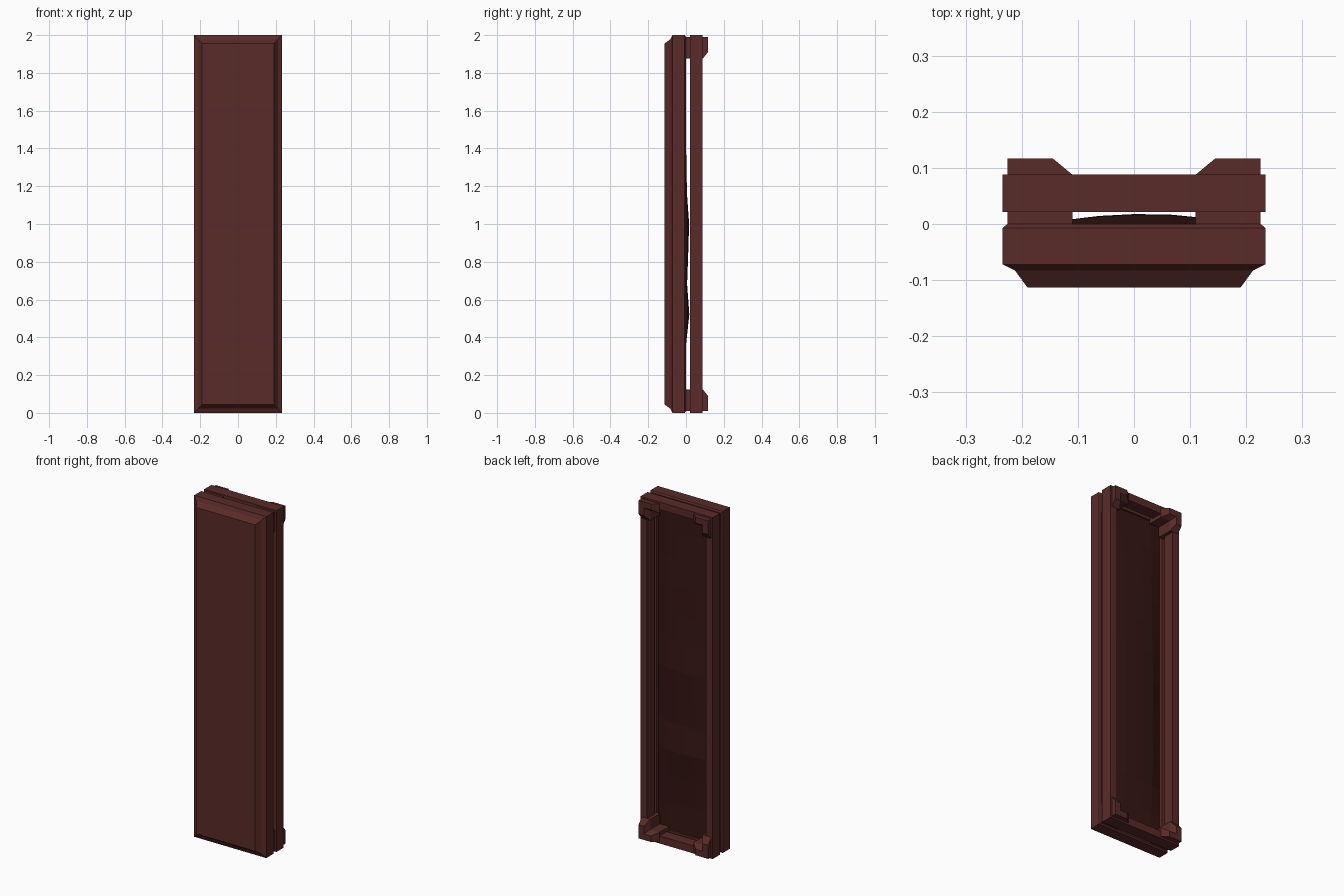
import bpy, bmesh, math

if "Cube" in bpy.data.objects:
    bpy.data.objects.remove(bpy.data.objects["Cube"])

W, H = 0.234, 1.0   # half width, half height


def material(name, color):
    m = bpy.data.materials.new(name)
    m.diffuse_color = color
    m.use_nodes = True
    m.node_tree.nodes["Principled BSDF"].inputs["Base Color"].default_value = m.diffuse_color
    return m


maroon = material("maroon", (0.10, 0.024, 0.021, 1))
dark = material("dark_lining", (0.036, 0.008, 0.006, 1))
glassy = material("corner_tint", (0.10, 0.024, 0.021, 0.8))


def loft(name, rings, mat, closed=False):
    """Skin a list of matching vertex rings; closed joins last to first."""
    bm = bmesh.new()
    vs = [[bm.verts.new(p) for p in r] for r in rings]
    n = len(rings[0])
    pairs = list(zip(vs, vs[1:])) + ([(vs[-1], vs[0])] if closed else [])
    for a, b in pairs:
        for i in range(n):
            j = (i + 1) % n
            bm.faces.new((a[i], a[j], b[j], b[i]))
    if not closed:
        bm.faces.new(vs[0])
        bm.faces.new(vs[-1])
    bmesh.ops.recalc_face_normals(bm, faces=bm.faces)
    return finish(name, bm, mat)


def finish(name, bm, mat):
    me = bpy.data.meshes.new(name)
    bm.to_mesh(me)
    bm.free()
    me.materials.append(mat)
    ob = bpy.data.objects.new(name, me)
    bpy.context.collection.objects.link(ob)
    return ob


def rect(hw, y):
    """Rectangle ring, inset equally on all four sides."""
    hh = H - (W - hw)
    return [(sx * hw, y, H + sz * hh) for sx, sz in ((-1, -1), (1, -1), (1, 1), (-1, 1))]


# Front panel: bevelled slab with a shallow recess in its back
front = [(0.19, -0.113), (0.212, -0.083), (W, -0.072), (W, -0.007),
         (0.226, 0.0), (0.19, 0.0), (0.19, -0.03)]
loft("front_panel", [rect(w, y) for w, y in front], maroon)

# Rear frame: open rectangular ring
frame = [(W, 0.021), (W, 0.088), (0.19, 0.088), (0.19, 0.021)]
loft("rear_frame", [rect(w, y) for w, y in frame], maroon, closed=True)

# Padded lining: uneven sheet bulging in the middle
bm = bmesh.new()
bmesh.ops.create_grid(bm, x_segments=6, y_segments=12, size=1)
for v in bm.verts:
    u, t = v.co.x, v.co.y
    z = H + t * 0.956
    bulge = (1 - u * u) ** 0.5 if abs(u) < 1 else 0
    wave = 0.6 * math.exp(-((z - 0.95) / 0.22) ** 2) + 0.6 * math.exp(-((z - 0.52) / 0.16) ** 2)
    wave += 0.25 * math.exp(-((z - 1.4) / 0.25) ** 2)
    v.co = (u * 0.19, -0.018 + bulge * (0.008 + 0.045 * wave * (1 + 0.15 * u)), z)
for f in bm.faces:
    f.normal_update()
    if f.normal.y < 0:
        f.normal_flip()
finish("padded_lining", bm, dark)


# Corner brackets: tapered L shapes, one per corner
def bracket_ring(reach, thick, y, sx, sz):
    pts = [(0, 0), (reach, 0), (reach, thick), (thick, thick), (thick, reach), (0, reach)]
    return [(sx * (0.225 - a), y, H + sz * (0.99 - b)) for a, b in pts]


for sx in (-1, 1):
    for sz in (-1, 1):
        rings = [bracket_ring(0.115, 0.055, -0.004, sx, sz),
                 bracket_ring(0.115, 0.055, 0.088, sx, sz),
                 bracket_ring(0.08, 0.035, 0.117, sx, sz)]
        name = "%s_%s_bracket" % ("upper" if sz > 0 else "lower", "right" if sx > 0 else "left")
        loft(name, rings, glassy)
